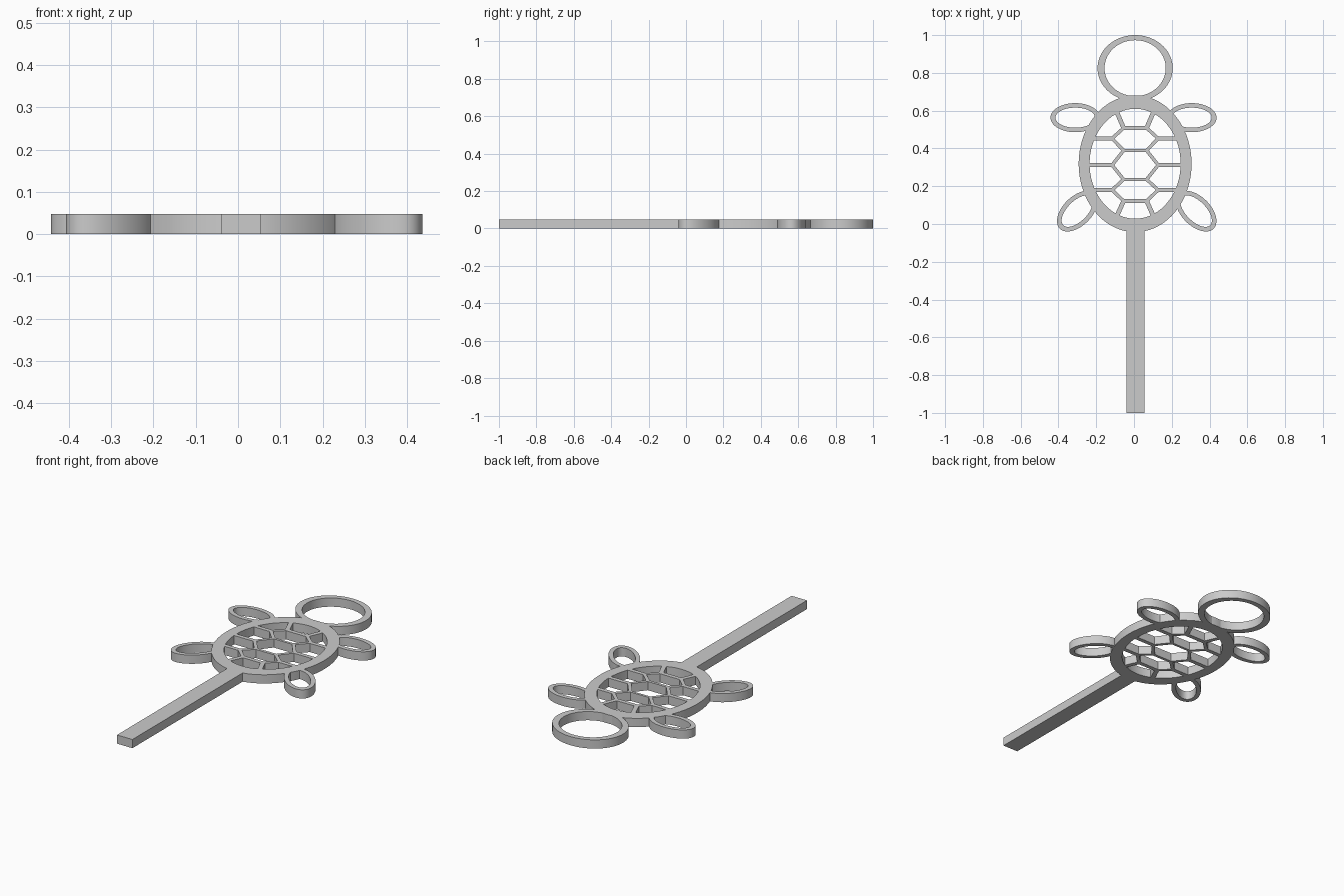
import bpy, bmesh, math
from mathutils import Vector

cube = bpy.data.objects.get("Cube")
if cube:
    bpy.data.objects.remove(cube, do_unlink=True)

THICK = 0.048
MID = 0.006  # centre line of the shell

grey = bpy.data.materials.new("plain grey")
grey.use_nodes = True
colour = (0.6, 0.6, 0.6, 1)
grey.diffuse_color = colour
grey.node_tree.nodes["Principled BSDF"].inputs["Base Color"].default_value = colour


def finish(name, bm, smooth=False):
    bmesh.ops.recalc_face_normals(bm, faces=bm.faces)
    mesh = bpy.data.meshes.new(name)
    bm.to_mesh(mesh)
    bm.free()
    mesh.materials.append(grey)
    obj = bpy.data.objects.new(name, mesh)
    bpy.context.collection.objects.link(obj)
    if smooth:
        bpy.ops.object.select_all(action="DESELECT")
        obj.select_set(True)
        bpy.context.view_layer.objects.active = obj
        bpy.ops.object.shade_smooth_by_angle(angle=math.radians(30))
    return obj


def ring(name, centre, outer, inner, turn=0, steps=72):
    """Flat elliptical ring with upright walls."""
    bm = bmesh.new()
    loops = []
    for (rx, ry), z in ((outer, 0), (outer, THICK), (inner, THICK), (inner, 0)):
        loops.append([bm.verts.new((rx * math.cos(a), ry * math.sin(a), z))
                      for a in (math.tau * i / steps for i in range(steps))])
    for k in range(4):
        a, b = loops[k], loops[(k + 1) % 4]
        for i in range(steps):
            j = (i + 1) % steps
            bm.faces.new((a[i], a[j], b[j], b[i]))
    obj = finish(name, bm, True)
    obj.location = (*centre, 0)
    obj.rotation_euler.z = math.radians(turn)
    return obj


def add_bar(bm, start, end, width, extend=0.0):
    """Upright-walled bar between two points in plan."""
    p, q = Vector(start), Vector(end)
    along = (q - p).normalized()
    p, q = p - along * extend, q + along * extend
    side = Vector((-along.y, along.x)) * width / 2
    base = bm.faces.new([bm.verts.new((*c, 0))
                         for c in (p - side, q - side, q + side, p + side)])
    top = bmesh.ops.extrude_face_region(bm, geom=[base])["geom"]
    bmesh.ops.translate(bm, vec=(0, 0, THICK),
                        verts=[v for v in top if isinstance(v, bmesh.types.BMVert)])


# Head and shell rim
ring("head_ring", (MID, 0.825), (0.199, 0.175), (0.162, 0.148))
ring("shell_rim", (MID, 0.319), (0.299, 0.362), (0.241, 0.291))

# Flippers
flippers = (("front_flipper_right", (-0.311, 0.563), 0),
            ("front_flipper_left", (0.306, 0.563), 0),
            ("back_flipper_right", (-0.300, 0.068), 45),
            ("back_flipper_left", (0.329, 0.068), -45))
for name, centre, turn in flippers:
    ring(name, centre, (0.131, 0.077), (0.105, 0.053), turn)

# Shell lattice: a zigzag down each side, side bars and cross bars
near, far = 0.061, 0.122
zigzag = ((0.100, 0.600), (near, 0.508), (far, 0.453), (near, 0.389),
          (far, 0.312), (near, 0.236), (far, 0.180), (near, 0.122), (0.100, 0.035))
bm = bmesh.new()
for s in (-1, 1):
    points = [(MID + s * x, y) for x, y in zigzag]
    for i, (p, q) in enumerate(zip(points, points[1:])):
        end_strut = i in (0, len(points) - 2)
        add_bar(bm, p, q, 0.024 if end_strut else 0.018, 0.006)
    for p, reach in zip(points[2:7:2], (0.235, 0.26, 0.235)):
        add_bar(bm, p, (MID + s * reach, p[1]), 0.023)
for (x, y), width in zip(zigzag[1:8:2], (0.023, 0.014, 0.016, 0.023)):
    add_bar(bm, (MID - x, y), (MID + x, y), width, 0.006)
finish("shell_lattice", bm)

# Long handle
bm = bmesh.new()
add_bar(bm, (0.008, -1), (0.008, 0.005), 0.094)
finish("handle", bm)
